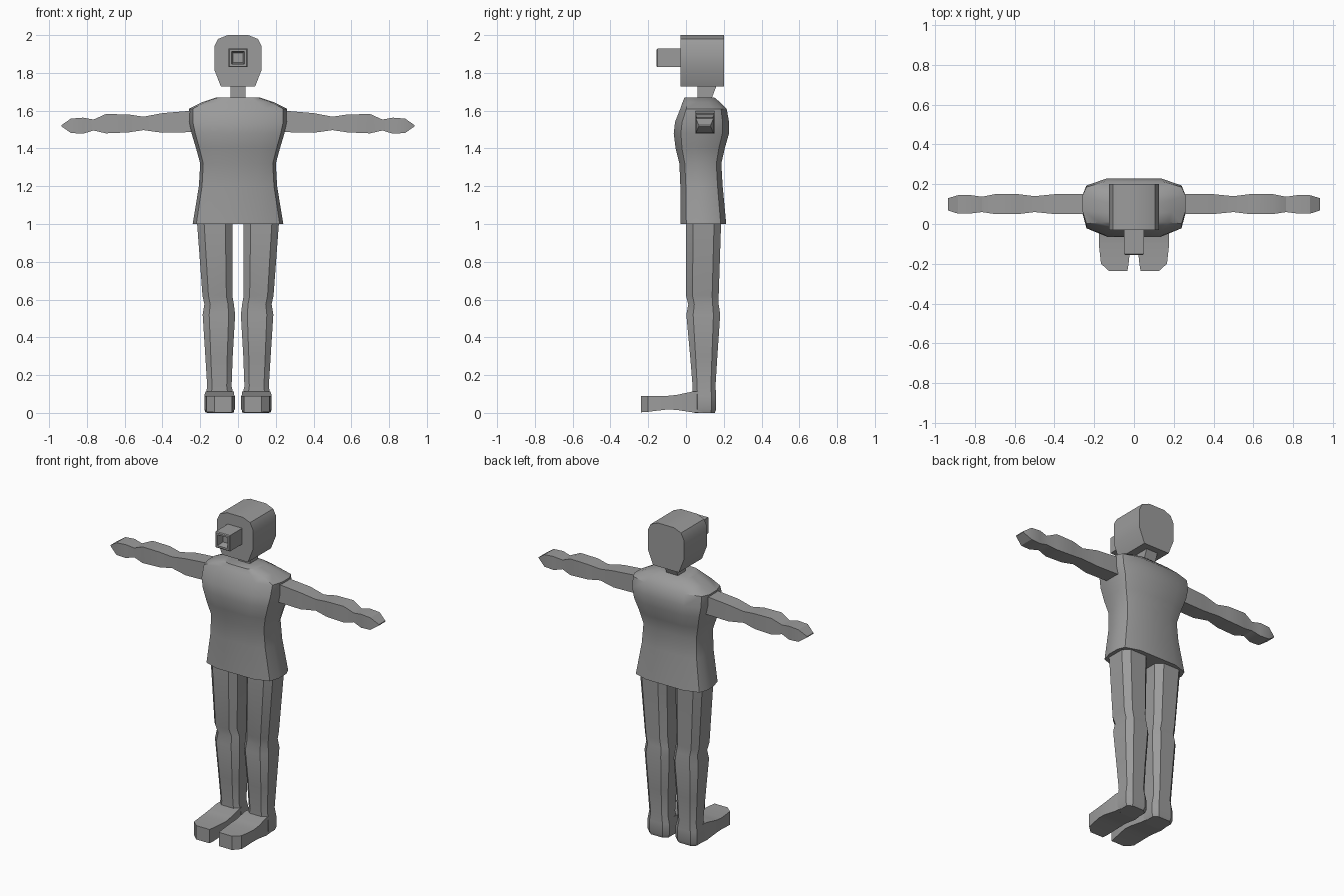
import bpy, bmesh, math

if "Cube" in bpy.data.objects:
    bpy.data.objects.remove(bpy.data.objects["Cube"])

grey = bpy.data.materials.new("plain_grey")
grey.diffuse_color = (0.33, 0.33, 0.33, 1)
grey.use_nodes = True
grey.node_tree.nodes["Principled BSDF"].inputs["Base Color"].default_value = grey.diffuse_color


def finish(bm, name, angle=30):
    bmesh.ops.recalc_face_normals(bm, faces=bm.faces)
    me = bpy.data.meshes.new(name)
    bm.to_mesh(me)
    bm.free()
    me.materials.append(grey)
    ob = bpy.data.objects.new(name, me)
    bpy.context.collection.objects.link(ob)
    bpy.ops.object.select_all(action='DESELECT')
    bpy.context.view_layer.objects.active = ob
    ob.select_set(True)
    bpy.ops.object.shade_smooth_by_angle(angle=math.radians(angle))
    return ob


def loft(name, rings, mirror=1, angle=30):
    """Skin a list of equal-length rings and cap both ends."""
    bm = bmesh.new()
    vr = [[bm.verts.new((p[0] * mirror, p[1], p[2])) for p in r] for r in rings]
    n = len(vr[0])
    for a, b in zip(vr, vr[1:]):
        for i in range(n):
            bm.faces.new((a[i], a[(i + 1) % n], b[(i + 1) % n], b[i]))
    bm.faces.new(vr[0])
    bm.faces.new(vr[-1])
    return finish(bm, name, angle)


def box_ring_z(x0, x1, y0, y1, z):
    return [(x0, y0, z), (x1, y0, z), (x1, y1, z), (x0, y1, z)]


def octagon_z(x0, x1, y0, y1, z, c=0.2):
    dx, dy = (x1 - x0) * c, (y1 - y0) * c
    return [(x0 + dx, y0, z), (x1 - dx, y0, z), (x1, y0 + dy, z), (x1, y1 - dy, z),
            (x1 - dx, y1, z), (x0 + dx, y1, z), (x0, y1 - dy, z), (x0, y0 + dy, z)]


# Torso: half width, front y, back y at each height
half = [(0.54, 0), (0.92, 0.13), (1, 0.4), (1, 0.7), (0.92, 0.88), (0.54, 1)]
section = half + [(-x, y) for x, y in reversed(half)]
torso = [(1.0, .24, -.03, .213), (1.2, .207, -.03, .194), (1.32, .2, -.035, .187),
         (1.4, .222, -.055, .205), (1.48, .246, -.065, .228), (1.54, .26, -.058, .228),
         (1.61, .26, -.03, .215), (1.645, .19, -.018, .18), (1.67, .115, -.008, .15)]
loft("torso", [[(u * w, f + v * (b - f), z) for u, v in section]
               for z, w, f, b in torso], angle=38)

# Neck
loft("neck", [box_ring_z(-.04, .04, .06, .13, 1.65), box_ring_z(-.04, .04, .06, .165, 1.74)])

# Head: rounded outline extruded front to back
outline = [(.09, 1.727), (.125, 1.815), (.125, 1.94), (.105, 1.98), (.055, 2.0)]
outline += [(-x, z) for x, z in reversed(outline)]
loft("head", [[(x, y, z) for x, z in outline] for y in (-.03, .2)])

# Square snout with a recessed opening
snout = [(-.02, .05), (-.15, .05), (-.155, .045), (-.155, .034), (-.11, .026)]
loft("snout", [[(sx * r, y, 1.88 + sz * r) for sx, sz in ((-1, -1), (1, -1), (1, 1), (-1, 1))]
               for y, r in snout])

# Limb profiles
arm = [(.22, .05, .15, 1.487, 1.602), (.4, .05, .15, 1.483, 1.587), (.5, .06, .14, 1.497, 1.568),
       (.58, .05, .15, 1.485, 1.58), (.7, .05, .15, 1.48, 1.582), (.765, .06, .137, 1.495, 1.553),
       (.82, .053, .145, 1.478, 1.563), (.885, .052, .145, 1.482, 1.558), (.935, .068, .13, 1.517, 1.523)]
leg = [(1.01, .03, .217, 0, .186), (.62, .03, .188, .0, .173), (.575, .022, .178, .012, .173),
       (.52, .015, .187, .002, .181), (.3, .028, .173, .022, .166), (.14, .034, .163, .035, .156),
       (.09, .022, .172, .035, .16), (.02, .022, .172, .035, .16), (0, .03, .165, .045, .152)]
foot = [(-.237, .033, .125, .003, .09), (-.2, .027, .166, .006, .09), (-.1, .017, .177, .018, .09),
        (-.05, .02, .177, .016, .095), (.04, .022, .172, .002, .114), (.1, .03, .165, .002, .114)]

for side, s in (("right", -1), ("left", 1)):
    loft(side + "_arm", [[(x, y0, z0), (x, y1, z0), (x, y1, z1), (x, y0, z1)]
                         for x, y0, y1, z0, z1 in arm], s)
    loft(side + "_leg", [octagon_z(x0, x1, y0, y1, z) for z, x0, x1, y0, y1 in leg], s)
    loft(side + "_foot", [[(x0, y, z0), (x1, y, z0), (x1, y, z1), (x0, y, z1)]
                          for y, x0, x1, z0, z1 in foot], s)
